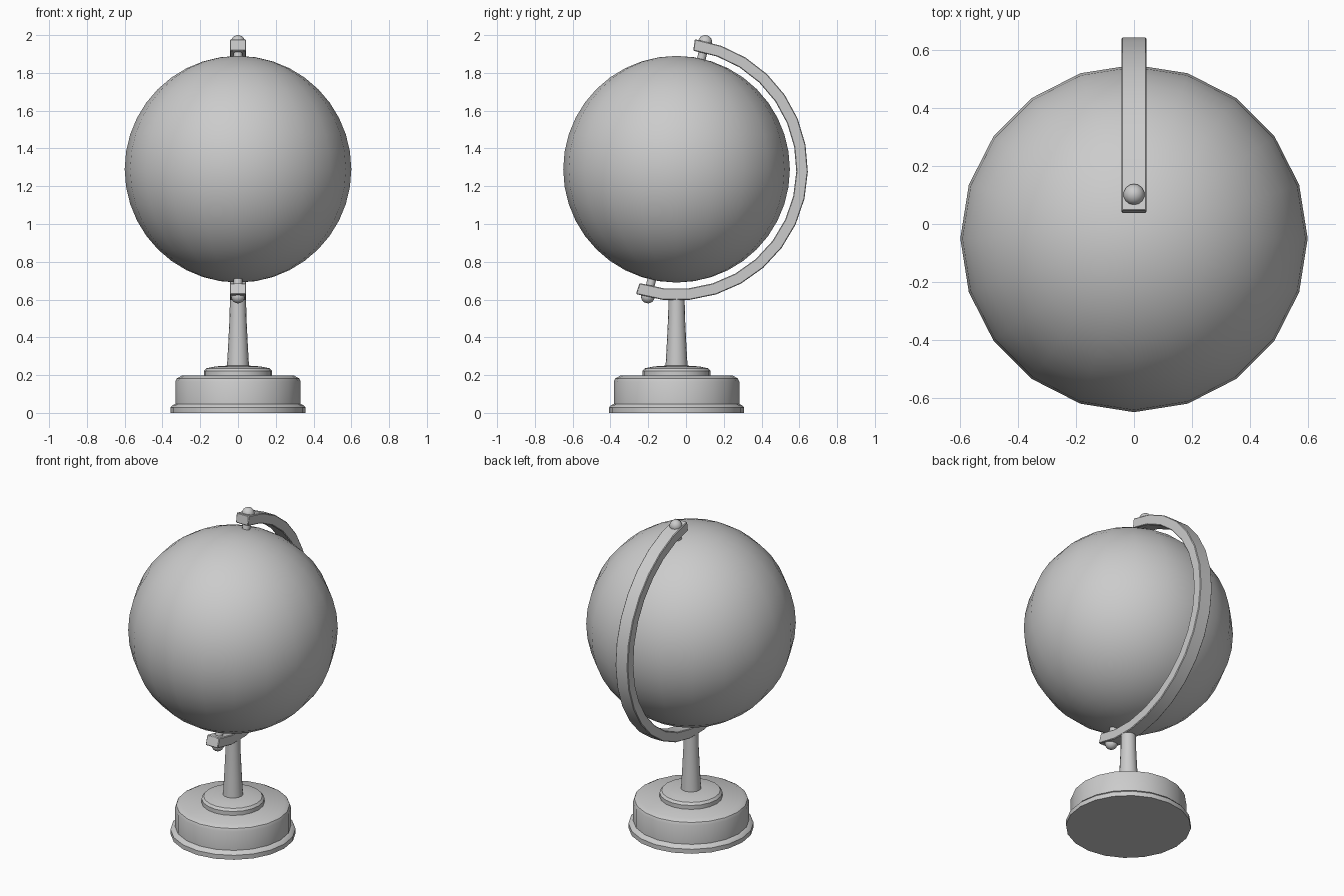
import bpy, bmesh
from math import sin, cos, pi, radians
from mathutils import Vector

if "Cube" in bpy.data.objects:
    bpy.data.objects.remove(bpy.data.objects["Cube"])

CY, CZ = -0.05, 1.29          # globe centre
TILT = radians(12.7)          # axis tilt of pins and arm


def finish(name, bm, angle):
    bmesh.ops.recalc_face_normals(bm, faces=bm.faces)
    me = bpy.data.meshes.new(name)
    bm.to_mesh(me)
    bm.free()
    ob = bpy.data.objects.new(name, me)
    bpy.context.collection.objects.link(ob)
    bpy.ops.object.select_all(action='DESELECT')
    ob.select_set(True)
    bpy.context.view_layer.objects.active = ob
    bpy.ops.object.shade_smooth_by_angle(angle=radians(angle))
    return ob


def lathe(name, profile, sides=20, angle=35):
    """Spin (radius, z) points into a closed solid around the stand axis."""
    bm = bmesh.new()
    rings = [[bm.verts.new((r * cos(2 * pi * i / sides), CY + r * sin(2 * pi * i / sides), z))
              for i in range(sides)] for r, z in profile]
    for a, b in zip(rings, rings[1:]):
        for i in range(sides):
            j = (i + 1) % sides
            bm.faces.new((a[i], a[j], b[j], b[i]))
    bm.faces.new(rings[0][::-1])
    bm.faces.new(rings[-1])
    return finish(name, bm, angle)


def on_axis(d, t=TILT):
    return Vector((0, CY + d * sin(t), CZ + d * cos(t)))


# stepped round base, collar and tapered post
lathe("base", [(0.358, 0), (0.358, 0.028), (0.345, 0.042), (0.332, 0.047), (0.332, 0.165),
               (0.325, 0.182), (0.298, 0.197)])
lathe("base_collar", [(0.18, 0.19), (0.18, 0.222), (0.168, 0.236), (0.12, 0.246), (0.06, 0.25)])
lathe("post", [(0.059, 0.235), (0.052, 0.36), (0.045, 0.5), (0.042, 0.63)], 16)

# globe
bm = bmesh.new()
bmesh.ops.create_uvsphere(bm, u_segments=20, v_segments=20, radius=0.6)
bmesh.ops.translate(bm, verts=bm.verts, vec=(0, CY, CZ))
finish("globe", bm, 40)

# curved meridian arm with rectangular section
bm = bmesh.new()
STEPS, W, R_IN, R_OUT = 16, 0.043, 0.634, 0.695
sections = []
for k in range(STEPS + 1):
    t = radians(8 + 190 * k / STEPS)
    sections.append([bm.verts.new(on_axis(r, t) + Vector((x, 0, 0)))
                     for r, x in ((R_IN, -W), (R_OUT, -W), (R_OUT, W), (R_IN, W))])
for a, b in zip(sections, sections[1:]):
    for i in range(4):
        j = (i + 1) % 4
        bm.faces.new((a[i], a[j], b[j], b[i]))
bm.faces.new(sections[0])
bm.faces.new(sections[-1][::-1])
arm = finish("meridian_arm", bm, 30)
bev = arm.modifiers.new("edge_bevel", 'BEVEL')
bev.width, bev.segments, bev.limit_method = 0.004, 1, 'ANGLE'
bev.angle_limit = radians(40)

# axle pins and ball caps at both poles
for name, s in (("top", 1), ("bottom", -1)):
    bpy.ops.mesh.primitive_cylinder_add(vertices=12, radius=0.023, depth=0.1,
                                        location=on_axis(0.62 * s), rotation=(-TILT, 0, 0))
    bpy.context.object.name = name + "_pin"
    bpy.ops.object.shade_smooth_by_angle(angle=radians(35))
    bpy.ops.mesh.primitive_uv_sphere_add(segments=14, ring_count=10, radius=0.037,
                                         location=on_axis(0.69 * s), rotation=(-TILT, 0, 0))
    bpy.context.object.name = name + "_cap"
    bpy.ops.object.shade_smooth_by_angle(angle=radians(50))
